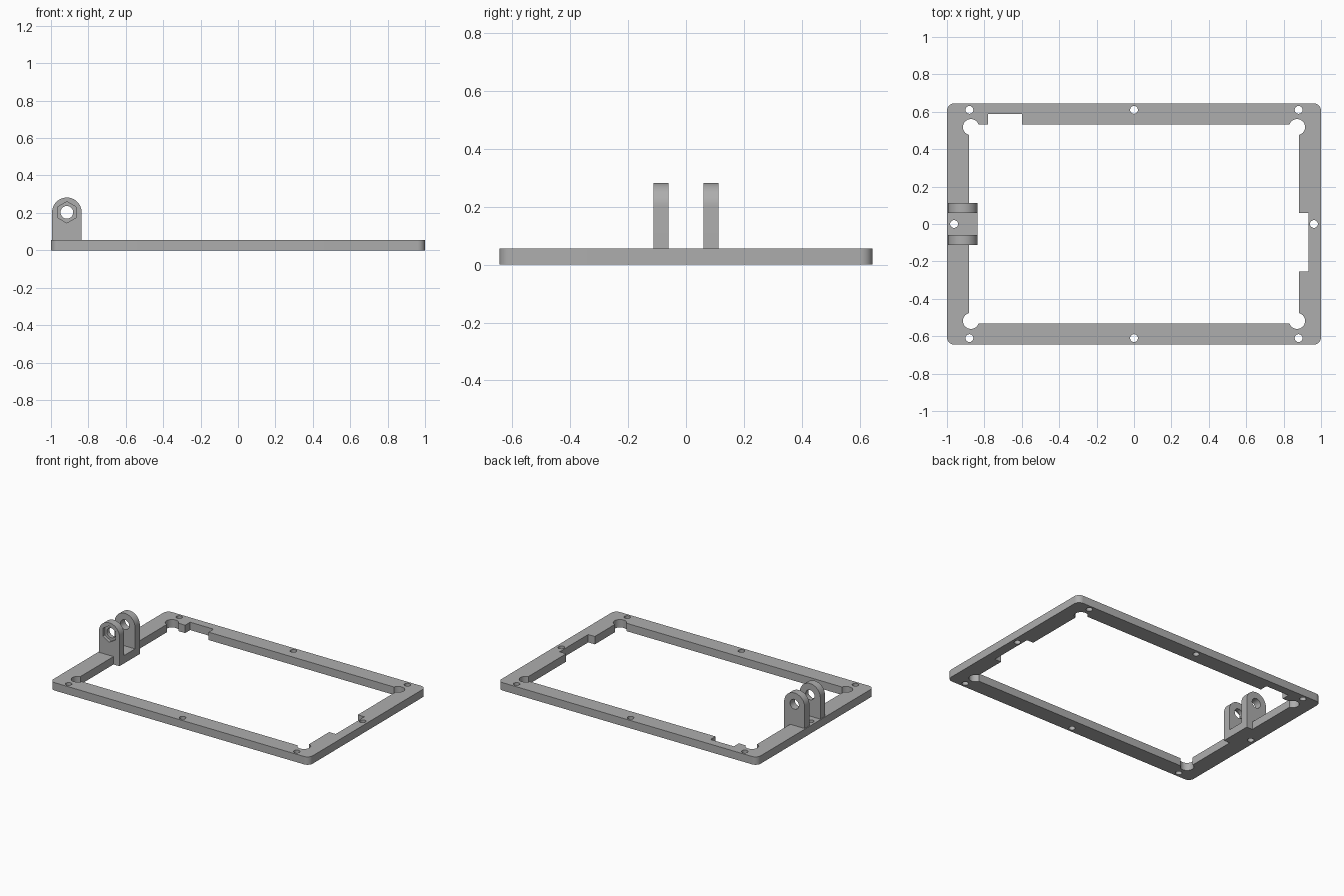
import bpy
import bmesh
from math import pi, sin, cos
from mathutils import Vector

if "Cube" in bpy.data.objects:
    bpy.data.objects.remove(bpy.data.objects["Cube"])

grey = bpy.data.materials.new("plain grey")
grey.use_nodes = True
grey.diffuse_color = (0.42, 0.42, 0.42, 1)
grey.node_tree.nodes["Principled BSDF"].inputs["Base Color"].default_value = grey.diffuse_color

THICK = 0.055
IN_X, IN_Y = 0.882, 0.532
LUG_X, LUG_Z, LUG_R = -0.915, 0.203, 0.079
LUG_IN, LUG_OUT = 0.06, 0.112


def arc(cx, cy, r, start, end, steps):
    return [(cx + r * cos(start + (end - start) * i / steps),
             cy + r * sin(start + (end - start) * i / steps)) for i in range(steps + 1)]


def circle(cx, cy, r, sides=32, turn=0.0):
    return arc(cx, cy, r, turn, turn + 2 * pi, sides)[:-1]


def rect(x0, x1, y0, y1):
    return [(x0, y0), (x1, y0), (x1, y1), (x0, y1)]


def prism(name, outline, low, high, along="z"):
    """Extrude a closed outline along z, or along y for an x-z outline."""
    def place(a, b):
        return Vector((a, b, low)) if along == "z" else Vector((a, low, b))
    bm = bmesh.new()
    face = bm.faces.new([bm.verts.new(place(a, b)) for a, b in outline])
    new = bmesh.ops.extrude_face_region(bm, geom=[face])["geom"]
    step = Vector((0, 0, high - low)) if along == "z" else Vector((0, high - low, 0))
    bmesh.ops.translate(bm, vec=step, verts=[v for v in new if isinstance(v, bmesh.types.BMVert)])
    bmesh.ops.recalc_face_normals(bm, faces=bm.faces)
    mesh = bpy.data.meshes.new(name)
    bm.to_mesh(mesh)
    bm.free()
    mesh.materials.append(grey)
    obj = bpy.data.objects.new(name, mesh)
    bpy.context.collection.objects.link(obj)
    return obj


def activate(obj):
    bpy.ops.object.select_all(action="DESELECT")
    obj.select_set(True)
    bpy.context.view_layer.objects.active = obj


def combine(target, tool, operation="DIFFERENCE"):
    """Apply a boolean and discard the tool."""
    mod = target.modifiers.new("boolean", "BOOLEAN")
    mod.operation, mod.solver, mod.object = operation, "EXACT", tool
    activate(target)
    bpy.ops.object.modifier_apply(modifier=mod.name)
    bpy.data.objects.remove(tool)


def cut(target, outline):
    combine(target, prism("cutter", outline, -0.1, 0.2))


# Frame with rounded outer corners
corners = [(1, 1), (-1, 1), (-1, -1), (1, -1)]
outer = []
for i, (sx, sy) in enumerate(corners):
    outer += arc(sx * 0.96, sy * 0.605, 0.04, i * pi / 2, (i + 1) * pi / 2, 8)
frame = prism("frame", outer, 0, THICK)

# Opening, corner reliefs and the two connector notches
cut(frame, rect(-IN_X, IN_X, -IN_Y, IN_Y))
for sx, sy in corners:
    cut(frame, circle(sx * 0.872, sy * 0.518, 0.043))
cut(frame, rect(-0.78, -0.60, 0.45, 0.587))
cut(frame, rect(0.8, 0.933, -0.255, 0.06))

# Base of the hinge bracket, widening the frame inward
base = prism("bracket_base", rect(-0.985, LUG_X + LUG_R, -LUG_OUT, LUG_OUT), 0, THICK)
combine(frame, base, "UNION")

# Screw holes
screws = [(x, y) for x in (-0.88, 0, 0.88) for y in (-0.61, 0.61)]
for x, y in screws + [(-0.962, 0), (0.962, 0)]:
    cut(frame, circle(x, y, 0.021, 24))

# Two hinge lugs with a bolt hole; the front one also has a nut recess
profile = [(LUG_X - LUG_R, THICK), (LUG_X + LUG_R, THICK)]
profile += arc(LUG_X, LUG_Z, LUG_R, 0, pi, 32)
parts = [frame]
for name, y0, y1 in (("front_lug", -LUG_OUT, -LUG_IN), ("back_lug", LUG_IN, LUG_OUT)):
    lug = prism(name, profile, y0, y1, "y")
    combine(lug, prism("bolt_cutter", circle(LUG_X, LUG_Z, 0.034), y0 - 0.1, y1 + 0.1, "y"))
    parts.append(lug)
nut = prism("nut_cutter", circle(LUG_X, LUG_Z, 0.057, 6, pi / 2), -0.2, -LUG_OUT + 0.022, "y")
combine(parts[1], nut)

for obj in parts:
    activate(obj)
    bpy.ops.object.shade_smooth_by_angle(angle=0.6)
